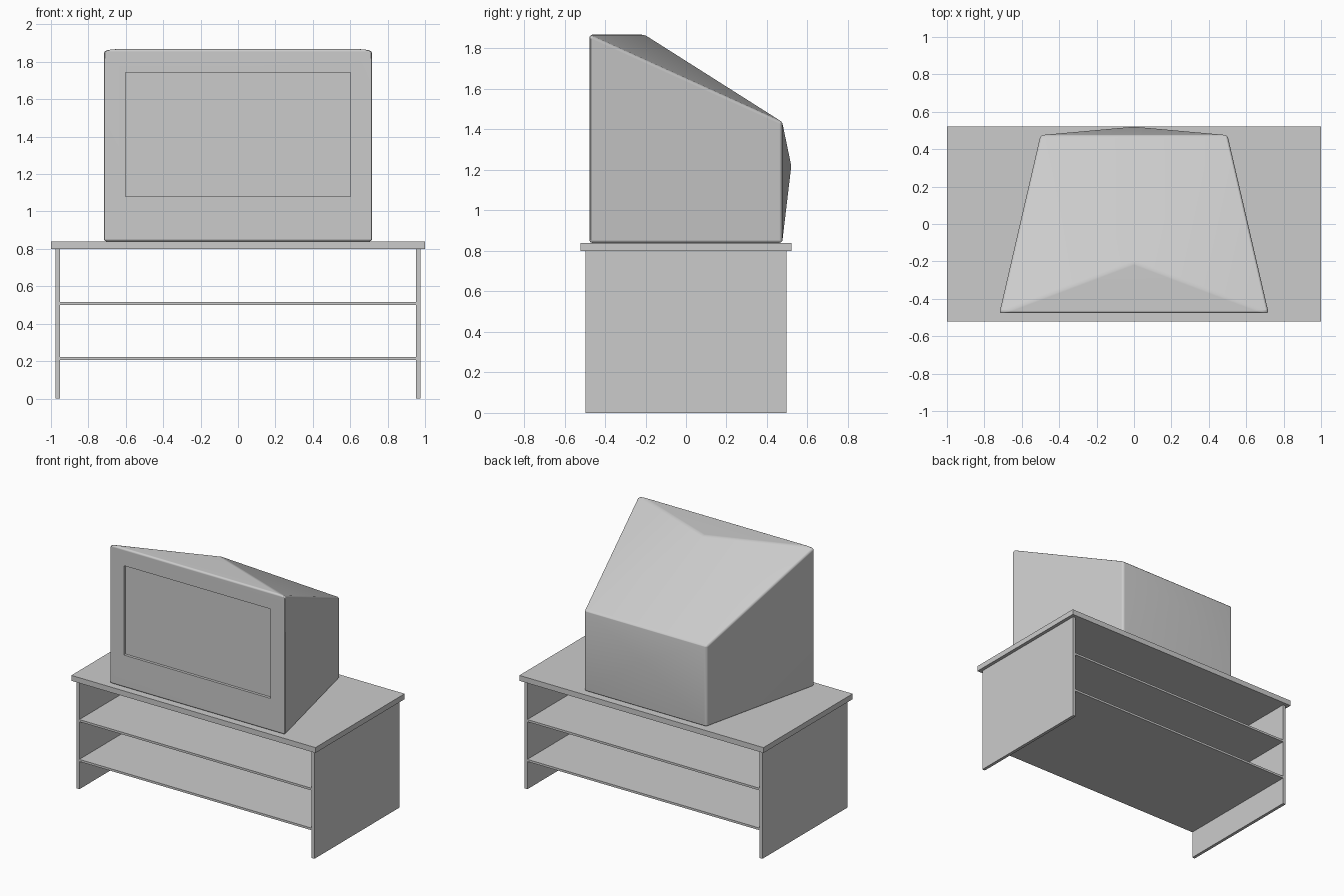
import bpy, bmesh

if "Cube" in bpy.data.objects:
    bpy.data.objects.remove(bpy.data.objects["Cube"])


def box(name, x0, x1, y0, y1, z0, z1):
    bpy.ops.mesh.primitive_cube_add(size=1, location=((x0 + x1) / 2, (y0 + y1) / 2, (z0 + z1) / 2))
    ob = bpy.context.object
    ob.name = name
    ob.scale = (x1 - x0, y1 - y0, z1 - z0)
    bpy.ops.object.transform_apply(location=False, rotation=False, scale=True)
    return ob


# Stand: top board, side panels and two shelves
box("stand_top", -1, 1, -0.522, 0.522, 0.80, 0.84)
for side, name in ((-1, "left_panel"), (1, "right_panel")):
    xs = sorted((side * 0.952, side * 0.975))
    box(name, *xs, -0.497, 0.497, 0, 0.80)
for name, z in (("lower_shelf", 0.205), ("upper_shelf", 0.50)):
    box(name, -0.952, 0.952, -0.497, 0.497, z, z + 0.016)

# Television casing: tapered box with a sloping top
FRONT, BACK, BASE = -0.477, 0.475, 0.84
bm = bmesh.new()
front = [bm.verts.new((x, FRONT, z)) for x, z in
         ((-0.72, BASE), (0.72, BASE), (0.72, 1.868), (-0.72, 1.868))]
back = [bm.verts.new((x, BACK, z)) for x, z in
        ((-0.50, BASE), (0.50, BASE), (0.50, 1.437), (-0.50, 1.437))]
bm.faces.new(front)
back_face = bm.faces.new(back[::-1])
walls = [bm.faces.new((front[i], back[i], back[(i + 1) % 4], front[(i + 1) % 4])) for i in range(4)]

# Raise the top and the back to shallow peaks
for face, peak in ((walls[2], (0, -0.205, 1.868)), (back_face, (0, 0.52, 1.22))):
    bmesh.ops.poke(bm, faces=[face])["verts"][0].co = peak
bmesh.ops.recalc_face_normals(bm, faces=bm.faces)
mesh = bpy.data.meshes.new("television_casing")
bm.to_mesh(mesh)
bm.free()
casing = bpy.data.objects.new("television_casing", mesh)
bpy.context.collection.objects.link(casing)

# Rounded edges
bevel = casing.modifiers.new("rounding", 'BEVEL')
bevel.width = 0.014
bevel.segments = 3
bevel.limit_method = 'ANGLE'
bevel.angle_limit = 0.3

# Screen recess
cutter = box("screen_cutter", -0.602, 0.602, -0.6, FRONT + 0.02, 1.08, 1.742)
cutter.hide_render = True
cut = casing.modifiers.new("screen_recess", 'BOOLEAN')
cut.operation = 'DIFFERENCE'
cut.solver = 'EXACT'
cut.object = cutter

bpy.ops.object.select_all(action='DESELECT')
casing.select_set(True)
bpy.context.view_layer.objects.active = casing
for mod in ("rounding", "screen_recess"):
    bpy.ops.object.modifier_apply(modifier=mod)
bpy.data.objects.remove(cutter)
bpy.ops.object.shade_smooth_by_angle(angle=0.6)
weighted = casing.modifiers.new("even_shading", 'WEIGHTED_NORMAL')
weighted.keep_sharp = True
